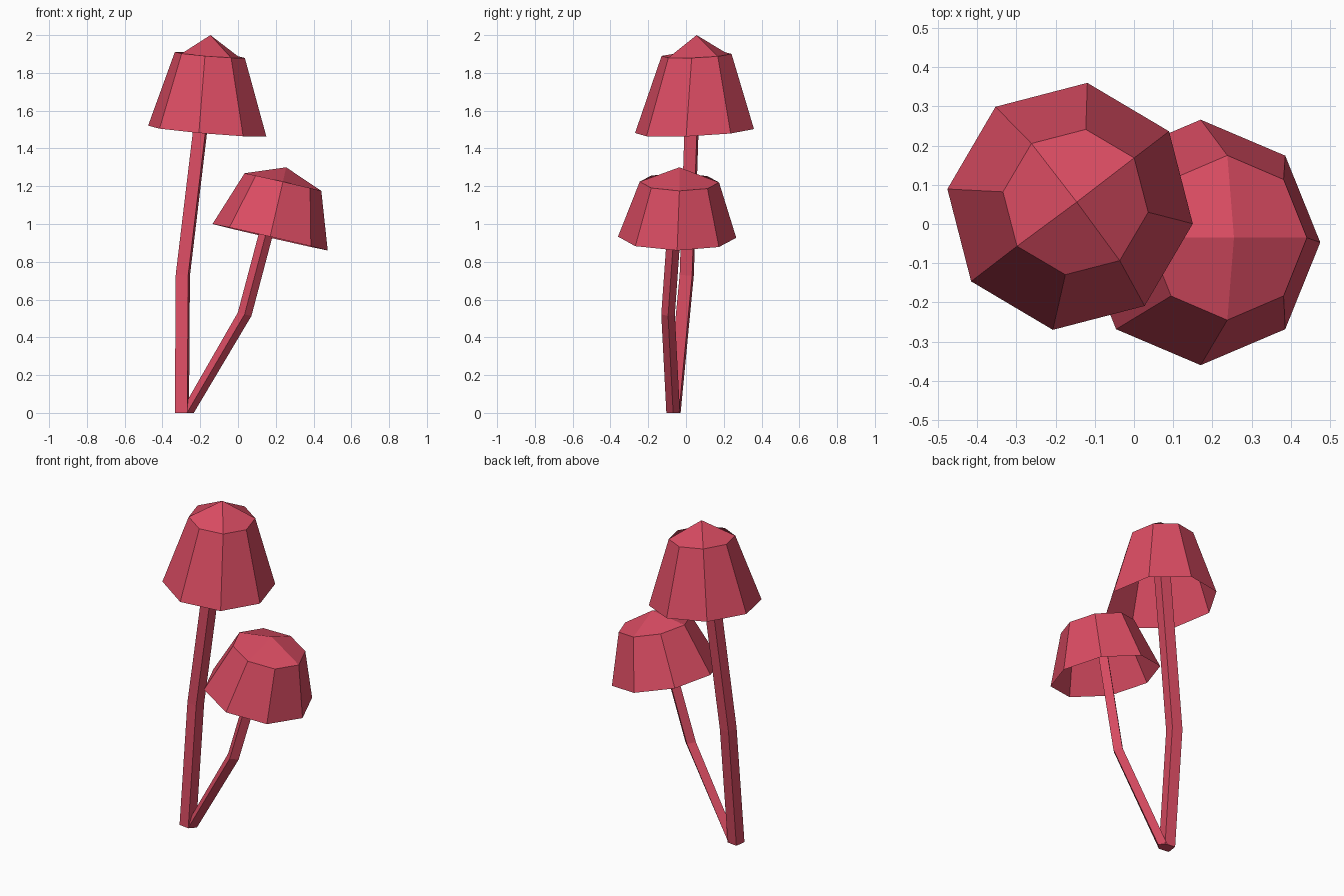
import bpy, bmesh, math

if "Cube" in bpy.data.objects:
    bpy.data.objects.remove(bpy.data.objects["Cube"])

red = bpy.data.materials.new("mushroom red")
red.diffuse_color = (0.70, 0.072, 0.123, 1)
red.use_nodes = True
red.node_tree.nodes["Principled BSDF"].inputs["Base Color"].default_value = red.diffuse_color


def ring(bm, n, centre, rx, ry, angle, slope=(0, 0)):
    """Polygon seen from above, with its height sloping in x and y."""
    cx, cy, cz = centre
    out = []
    for i in range(n):
        a = math.radians(angle) + 2 * math.pi * i / n
        dx, dy = rx * math.cos(a), ry * math.sin(a)
        out.append(bm.verts.new((cx + dx, cy + dy, cz + slope[0] * dx + slope[1] * dy)))
    return out


def bridge(bm, lo, hi):
    n = len(lo)
    for i in range(n):
        j = (i + 1) % n
        bm.faces.new((lo[i], lo[j], hi[j], hi[i]))


def finish(bm, name):
    me = bpy.data.meshes.new(name)
    bm.to_mesh(me)
    bm.free()
    me.materials.append(red)
    bpy.context.collection.objects.link(bpy.data.objects.new(name, me))


def stem(name, angle, sections):
    """Bent four-sided stalk through (centre, radius, slope) sections."""
    bm = bmesh.new()
    rings = [ring(bm, 4, c, r, r, angle, s) for c, r, s in sections]
    for lo, hi in zip(rings, rings[1:]):
        bridge(bm, lo, hi)
    bm.faces.new(rings[0][::-1])
    bm.faces.new(rings[-1])
    finish(bm, name)


def cap(name, angle, rim, crown, apex, first):
    """Hollow eight-sided cap; four kites meet at the apex."""
    bm = bmesh.new()
    lo, hi = ring(bm, 8, *rim[:3], angle, rim[3]), ring(bm, 8, *crown[:3], angle, crown[3])
    bridge(bm, lo, hi)
    top = bm.verts.new(apex)
    for k in range(first, 8, 2):
        bm.faces.new((hi[k], hi[(k + 1) % 8], hi[(k + 2) % 8], top))
    finish(bm, name)


# Tall mushroom
stem("tall_stem", 37, [((-0.297, -0.066, 0), 0.047, (0, 0)),
                       ((-0.292, 0.004, 0.73), 0.047, (-0.06, -0.06)),
                       ((-0.153, 0.042, 1.89), 0.047, (-0.08, 0.04))])
cap("tall_cap", -8,
    ((-0.163, 0.045, 1.492), 0.316, 0.318, (-0.085, 0.045)),
    ((-0.149, 0.056, 1.895), 0.187, 0.187, (-0.08, 0.04)),
    (-0.146, 0.056, 2.0), 1)

# Short leaning mushroom
stem("short_stem", 0, [((-0.270, -0.068, 0), 0.036, (0, 0)),
                       ((0.035, -0.095, 0.522), 0.036, (-0.25, 0)),
                       ((0.220, -0.045, 1.22), 0.036, (-0.23, 0))])
cap("short_cap", 0,
    ((0.170, -0.047, 0.93), 0.305, 0.313, (-0.23, -0.01)),
    ((0.238, -0.035, 1.222), 0.203, 0.21, (-0.23, -0.01)),
    (0.255, -0.035, 1.30), 0)
